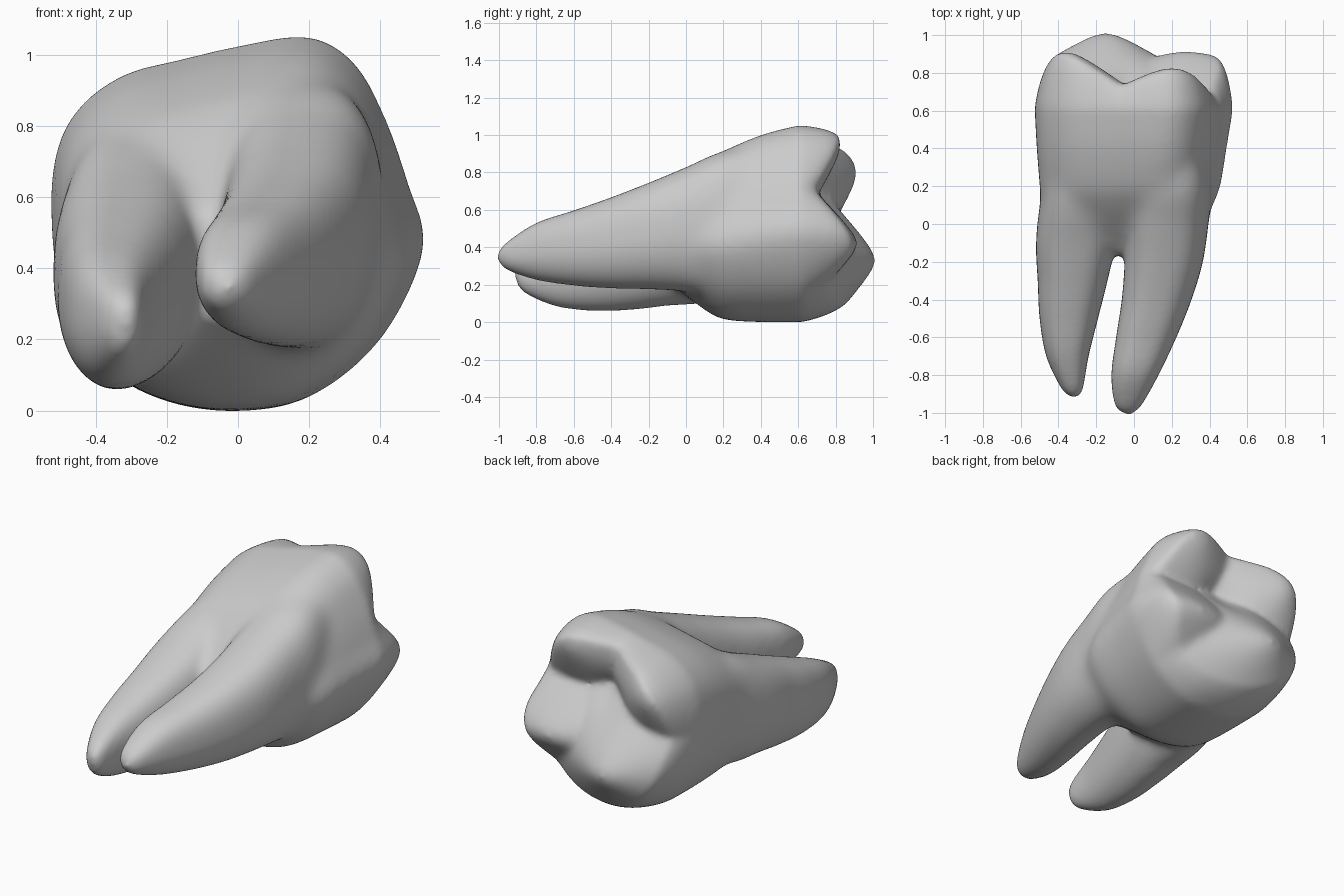
import bpy, bmesh, math
from mathutils import Vector

if "Cube" in bpy.data.objects:
    bpy.data.objects.remove(bpy.data.objects["Cube"])

enamel = bpy.data.materials.new("plain grey enamel")
enamel.use_nodes = True
GREY = (0.6, 0.6, 0.6, 1)
enamel.diffuse_color = GREY
enamel.node_tree.nodes["Principled BSDF"].inputs["Base Color"].default_value = GREY


def spline(points, steps, closed=False):
    """Catmull-Rom curve through points of any dimension."""
    n, out = len(points), []
    for i in range(n if closed else n - 1):
        ids = [i - 1, i, i + 1, i + 2]
        ids = [j % n if closed else min(max(j, 0), n - 1) for j in ids]
        a, b, c, d = (Vector(points[j]) for j in ids)
        for s in range(steps):
            t = s / steps
            out.append(b + (c - a) * (t / 2) + (a * 2 - b * 5 + c * 4 - d) * (t * t / 2)
                       + (b * 3 - a - c * 3 + d) * (t ** 3 / 2))
    return out if closed else out + [Vector(points[-1])]


def placed(outline, station):
    """Fit a -1..1 outline into a station (y, xmin, xmax, zmin, zmax)."""
    y, x0, x1, z0, z1 = station
    return [((x0 + x1) / 2 + u * (x1 - x0) / 2, y, (z0 + z1) / 2 + v * (z1 - z0) / 2)
            for u, v in outline]


def add_loft(bm, rings):
    rows = [[bm.verts.new(p) for p in ring] for ring in rings]
    for a, b in zip(rows, rows[1:]):
        for i in range(len(a)):
            j = (i + 1) % len(a)
            bm.faces.new((a[i], a[j], b[j], b[i]))
    bm.faces.new(rows[0][::-1])
    bm.faces.new(rows[-1])


# Chewing surface: four rounded cusps (x, z, height, slope in x, slope in z)
CUSPS = [(-0.36, 0.80, 0.91, 0.68, 0.6), (0.2, 0.95, 0.825, 0.5, 0.6),
         (-0.15, 0.33, 1.01, 0.6, 0.85), (0.28, 0.42, 0.915, 0.35, 0.95)]


def chewing_height(x, z):
    cusps = max(h + 0.05 - math.hypot(kx * (x - cx), kz * (z - cz), 0.05)
                for cx, cz, h, kx, kz in CUSPS)
    central_pit = 0.04 * math.exp(-((x + 0.02) ** 2 + (z - 0.67) ** 2) / 0.012)
    return cusps - central_pit


# Sections (y, xmin, xmax, zmin, zmax)
CROWN = [(-0.16, -0.40, 0.24, 0.26, 0.56), (0, -0.48, 0.365, 0.14, 0.73),
         (0.1, -0.49, 0.42, 0.065, 0.835), (0.2, -0.5, 0.46, 0.012, 0.915),
         (0.4, -0.515, 0.49, 0.0, 1.0), (0.6, -0.525, 0.52, 0.0, 1.05)]
LEFT_ROOT = [(-1.008, -0.045, -0.015, 0.335, 0.365), (-0.96, -0.1, 0.04, 0.28, 0.425),
             (-0.8, -0.12, 0.13, 0.225, 0.53), (-0.6, -0.095, 0.225, 0.195, 0.597),
             (-0.4, -0.065, 0.305, 0.18, 0.667), (-0.2, -0.05, 0.365, 0.175, 0.745),
             (0, -0.05, 0.395, 0.16, 0.83), (0.2, -0.03, 0.41, 0.14, 0.915),
             (0.45, 0.02, 0.36, 0.2, 0.93)]
RIGHT_ROOT = [(-0.915, -0.335, -0.295, 0.24, 0.29), (-0.87, -0.385, -0.27, 0.16, 0.34),
              (-0.7, -0.465, -0.24, 0.085, 0.43), (-0.5, -0.5, -0.19, 0.06, 0.51),
              (-0.3, -0.51, -0.14, 0.065, 0.59), (-0.1, -0.52, -0.1, 0.085, 0.675),
              (0.1, -0.5, -0.12, 0.1, 0.765), (0.3, -0.46, -0.16, 0.2, 0.82)]
CROWN_OUTLINE = [(-0.05, -1), (0.38, -0.93), (0.77, -0.62), (1, -0.14), (0.92, 0.22),
                 (0.8, 0.56), (0.63, 0.86), (0.38, 1), (0, 0.95), (-0.3, 0.88),
                 (-0.6, 0.8), (-0.83, 0.64), (-0.96, 0.42), (-1, 0.1), (-0.95, -0.35),
                 (-0.75, -0.72), (-0.45, -0.92)]

bm = bmesh.new()

# Crown: lofted wall, rolled rim, then rings closing over the chewing surface
outline = spline(CROWN_OUTLINE, 6, True)
rings = [placed(outline, s) for s in spline(CROWN, 6)]
wall = rings[-1]
MIDDLE = 0.65
caps = [(0.998, 0.15), (0.988, 0.32), (0.968, 0.55), (0.94, 0.77), (0.905, 0.92)]
caps += [(0.87 - 0.04 * i, 1) for i in range(22)]
for scale, blend in caps:
    ring = []
    for x, y, z in wall:
        x, z = x * scale, MIDDLE + (z - MIDDLE) * scale
        ring.append((x, y + (chewing_height(x, z) - y) * blend, z))
    rings.append(ring)
add_loft(bm, rings)

# Two tapering roots, squarer on their upper half
root_outline = []
for i in range(48):
    u, v = math.cos(i * math.tau / 48), math.sin(i * math.tau / 48)
    power = 0.75 if v > 0 else 1
    root_outline.append((math.copysign(abs(u) ** power, u),
                         math.copysign(abs(v) ** power, v)))
for root in (LEFT_ROOT, RIGHT_ROOT):
    add_loft(bm, [placed(root_outline, s) for s in spline(root, 6)])

bmesh.ops.recalc_face_normals(bm, faces=bm.faces)
mesh = bpy.data.meshes.new("molar_tooth")
bm.to_mesh(mesh)
bm.free()
mesh.materials.append(enamel)
tooth = bpy.data.objects.new("molar_tooth", mesh)
bpy.context.collection.objects.link(tooth)

# Fuse crown and roots into one skin
remesh = tooth.modifiers.new("fuse", "REMESH")
remesh.mode = "VOXEL"
remesh.voxel_size = 0.016
remesh.use_smooth_shade = True
bpy.context.view_layer.objects.active = tooth
bpy.ops.object.modifier_apply(modifier=remesh.name)

# Blend the neck, where the roots leave the crown, more than the rest
neck = tooth.vertex_groups.new(name="neck")
for vert in tooth.data.vertices:
    weight = 1.4 - abs(vert.co.y - 0.15) / 0.28
    if weight > 0:
        neck.add([vert.index], min(weight, 1), "REPLACE")
for name, group, count in (("soften_neck", "neck", 70), ("soften", "", 10)):
    soften = tooth.modifiers.new(name, "SMOOTH")
    soften.factor = 0.5
    soften.iterations = count
    soften.vertex_group = group
